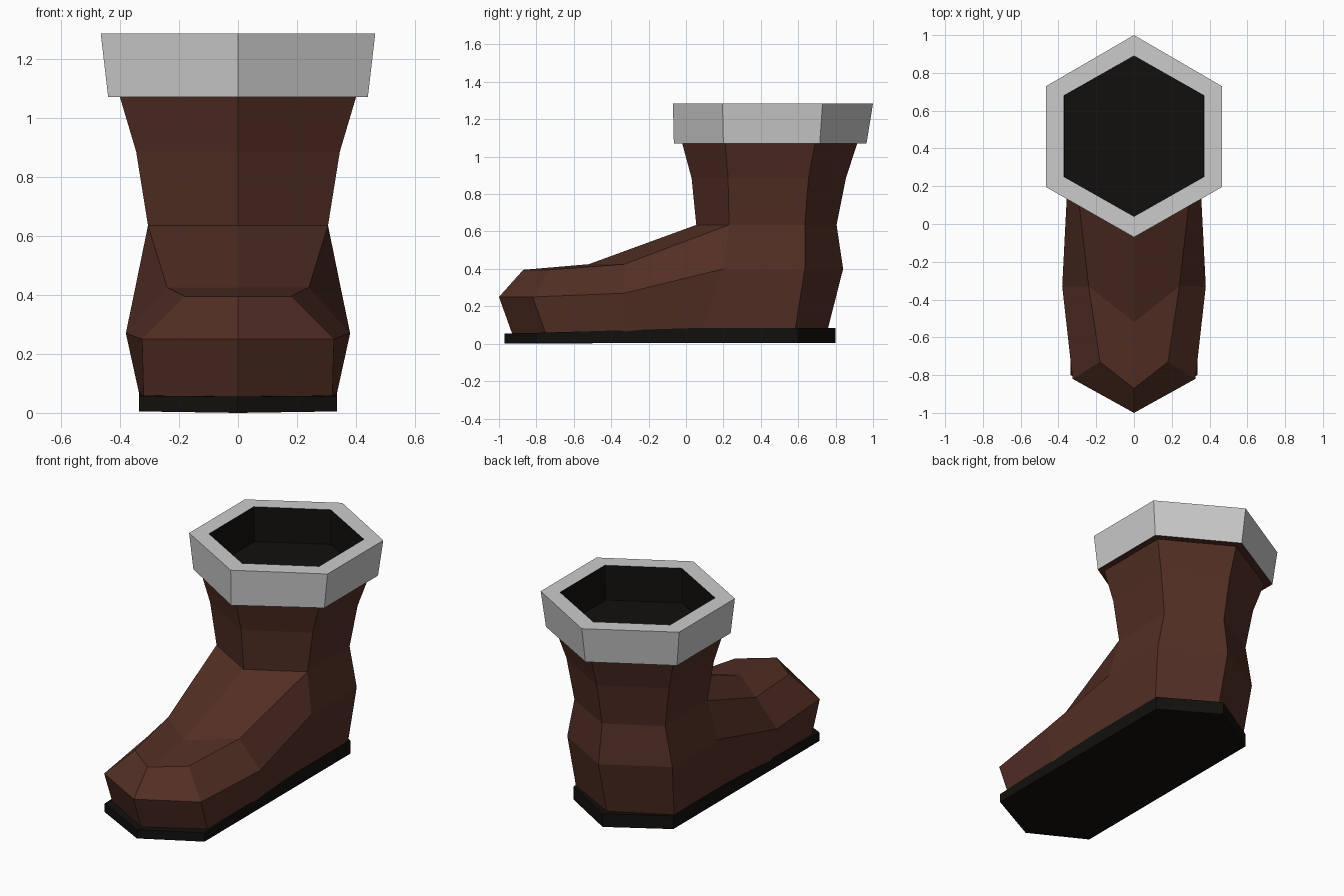
import bpy, bmesh

if "Cube" in bpy.data.objects:
    bpy.data.objects.remove(bpy.data.objects["Cube"])


def material(name, rgb):
    m = bpy.data.materials.new(name)
    m.diffuse_color = (*rgb, 1)
    m.use_nodes = True
    m.node_tree.nodes["Principled BSDF"].inputs["Base Color"].default_value = m.diffuse_color
    return m


def part(name, lofts, mat=None):
    """Skin rows of points on the +x half, weld them and mirror across x."""
    bm = bmesh.new()
    verts = {}

    def vert(p):
        if p not in verts:
            verts[p] = bm.verts.new(p)
        return verts[p]

    for rows in lofts:
        for a, b in zip(rows, rows[1:]):
            for i in range(len(a) - 1):
                corners = [a[i], a[i + 1], b[i + 1], b[i]]
                corners = list(dict.fromkeys(corners))  # drop repeats
                if len(corners) > 2:
                    bm.faces.new([vert(p) for p in corners])
    mesh = bpy.data.meshes.new(name)
    bm.to_mesh(mesh)
    bm.free()
    obj = bpy.data.objects.new(name, mesh)
    bpy.context.collection.objects.link(obj)
    if mat:
        mesh.materials.append(mat)
    mod = obj.modifiers.new("Mirror", 'MIRROR')
    mod.use_clip = True
    return obj


def half_hex(x, z, front, front_side, back_side, back):
    return [(0, front, z), (x, front_side, z), (x, back_side, z), (0, back, z)]


brown = material("brown leather", (0.085, 0.028, 0.018))
black = material("black rubber", (0.006, 0.005, 0.004))

# Ring stations of the shaft and collar
ankle = half_hex(0.305, 0.635, 0.055, 0.23, 0.635, 0.805)
calf = half_hex(0.345, 0.885, 0.03, 0.225, 0.655, 0.855)
shaft_top = half_hex(0.40, 1.07, -0.02, 0.21, 0.69, 0.915)
collar_low = half_hex(0.44, 1.07, -0.065, 0.20, 0.715, 0.965)
collar_high = half_hex(0.465, 1.285, -0.07, 0.195, 0.73, 1.0)
rim_inner = half_hex(0.37, 1.285, 0.04, 0.25, 0.68, 0.89)
lining_low = half_hex(0.365, 1.075, 0.04, 0.25, 0.68, 0.89)

# Heel stations, from side to back
heel_mid = [(0.353, 0.20, 0.40), (0.353, 0.635, 0.40), (0, 0.84, 0.40)]
heel_low = [(0.33, 0.09, 0.085), (0.33, 0.585, 0.085), (0, 0.76, 0.085)]

# Foot stations from toe tip back to the ankle: top centre down to the sole
toe_top = (0, -0.87, 0.395)
foot = [
    [toe_top, toe_top, (0, -1.0, 0.25), (0, -0.93, 0.055)],
    [toe_top, (0.18, -0.73, 0.395), (0.325, -0.82, 0.25), (0.32, -0.75, 0.055)],
    [(0, -0.52, 0.425), (0.24, -0.33, 0.425), (0.38, -0.33, 0.27), (0.335, -0.33, 0.065)],
    [ankle[0], ankle[1], heel_mid[0], heel_low[0]],
]

part("boot_upper", [[ankle, calf, shaft_top, collar_low],
                    [heel_low, heel_mid, ankle[1:]],
                    foot], brown)

# Cuff and its dark opening
part("collar", [[collar_low, collar_high, rim_inner]])
part("lining", [[rim_inner, lining_low, [(0, 0.465, 1.075)] * 4]], black)

# Sole, thinner toward the toe
outline = [(0, -0.97, 0.055), (0.335, -0.80, 0.058), (0.335, 0.09, 0.085),
           (0.335, 0.60, 0.085), (0, 0.80, 0.085)]
sole_low = [(x, y, 0.005 if y > -0.9 else 0.0) for x, y, z in outline]
part("sole", [[[(0, 0, 0.005)] * 5, sole_low, outline, [(0, 0, 0.07)] * 5]], black)
